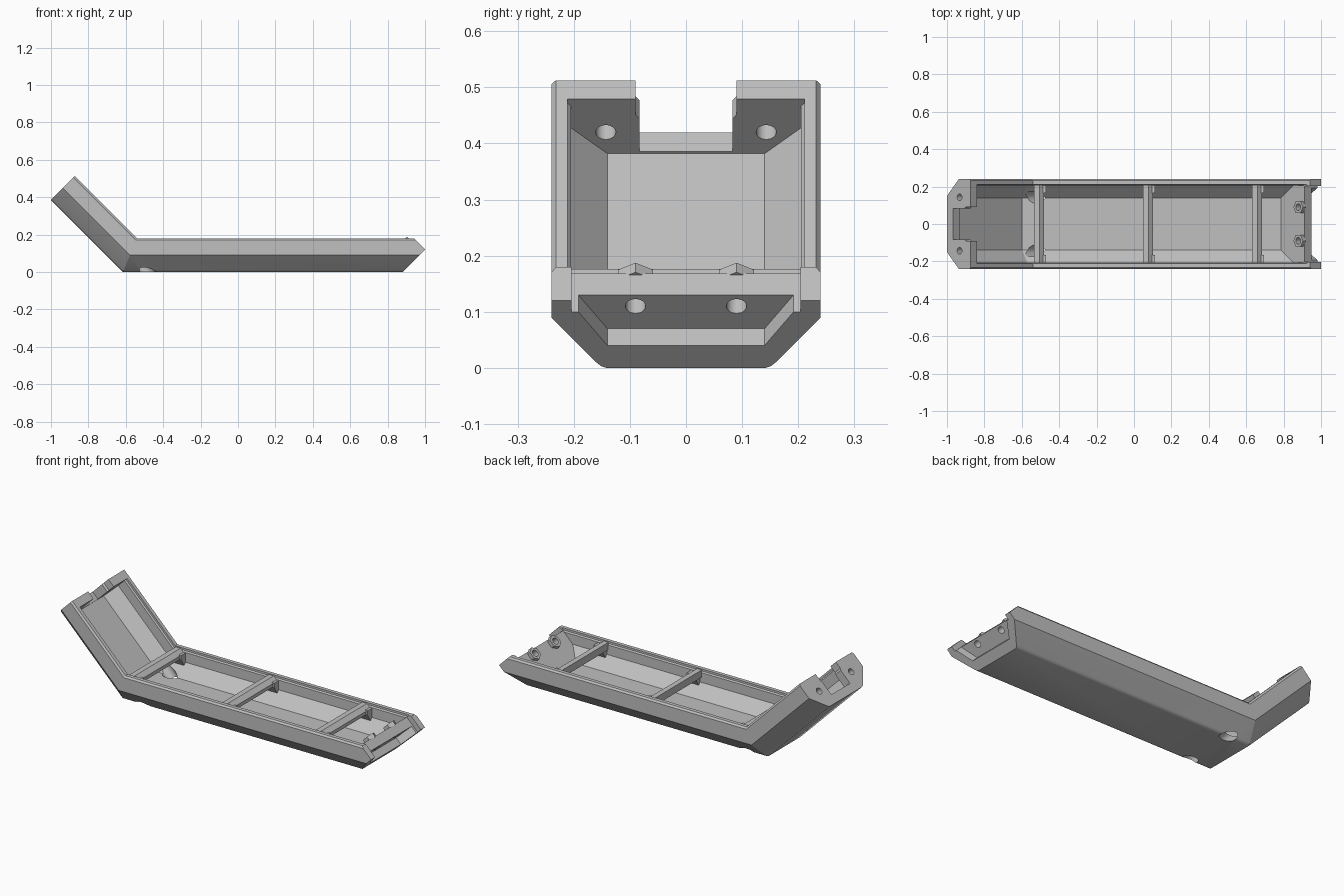
import bpy, bmesh, math
from mathutils import Vector, Matrix

if "Cube" in bpy.data.objects:
    bpy.data.objects.remove(bpy.data.objects["Cube"])

R = math.sqrt(0.5)
BEND, ARM = -0.615, 0.545          # outer bend position, length of raised arm
grey = bpy.data.materials.new("light_grey")
grey.diffuse_color = (0.53, 0.53, 0.53, 1)
grey.use_nodes = True
grey.node_tree.nodes["Principled BSDF"].inputs["Base Color"].default_value = grey.diffuse_color


def finish(name, bm):
    bmesh.ops.recalc_face_normals(bm, faces=bm.faces)
    me = bpy.data.meshes.new(name)
    bm.to_mesh(me)
    bm.free()
    me.materials.append(grey)
    ob = bpy.data.objects.new(name, me)
    bpy.context.collection.objects.link(ob)
    return ob


def loft(name, profile, stations, clip=None):
    """Closed profile of (a, b) points carried through mapping functions."""
    bm = bmesh.new()
    rings = [[bm.verts.new(f(a, b)) for a, b in profile] for f in stations]
    n = len(profile)
    for r0, r1 in zip(rings, rings[1:]):
        for i in range(n):
            j = (i + 1) % n
            bm.faces.new((r0[i], r0[j], r1[j], r1[i]))
    bm.faces.new(rings[0])
    bm.faces.new(rings[-1])
    if clip:
        bmesh.ops.recalc_face_normals(bm, faces=bm.faces)
        res = bmesh.ops.bisect_plane(bm, geom=bm.verts[:] + bm.edges[:] + bm.faces[:],
                                     plane_co=clip[0], plane_no=clip[1], clear_outer=True)
        edges = [e for e in res["geom_cut"] if isinstance(e, bmesh.types.BMEdge)]
        bmesh.ops.contextual_create(bm, geom=edges)
    return finish(name, bm)


def rod(name, p0, p1, radius, sides=32):
    p0, p1 = Vector(p0), Vector(p1)
    d = p1 - p0
    mat = Matrix.Translation((p0 + p1) / 2) @ d.to_track_quat('Z', 'Y').to_matrix().to_4x4()
    bm = bmesh.new()
    bmesh.ops.create_cone(bm, cap_ends=True, segments=sides, radius1=radius,
                          radius2=radius, depth=d.length, matrix=mat)
    return finish(name, bm)


def cut(ob, cutter):
    m = ob.modifiers.new("cut", 'BOOLEAN')
    m.operation, m.solver, m.object = 'DIFFERENCE', 'EXACT', cutter
    bpy.context.view_layer.objects.active = ob
    bpy.ops.object.modifier_apply(modifier=m.name)
    bpy.data.objects.remove(cutter, do_unlink=True)


def mirrored(half):
    return half + [(-y, h) for y, h in reversed(half)]


def arm_pt(s, y, h):               # point on the raised arm
    return (BEND + R * (h - s), y, R * (h + s))


def slope_end(x0):                 # 45 degree end of the long section
    return lambda y, h: (x0 + h, y, h)


def mitre(y, h):
    return (BEND + h * math.tan(math.pi / 8), y, h)


def arm_end(s):
    return lambda y, h: arm_pt(s, y, h)


# bent trough shell
outer = mirrored([(0.142, 0), (0.151, 0.003), (0.16, 0.01), (0.24, 0.09),
                  (0.24, 0.17), (0.232, 0.18)])
shell = loft("trough_shell", outer, [slope_end(0.88), mitre, arm_end(ARM)],
             clip=((1.0, 0, 0.12), (R, 0, R)))

# hollow inside, leaving a sloping wall at each end
inner = mirrored([(0.14, 0.042), (0.205, 0.107), (0.205, 0.162),
                  (0.211, 0.169), (0.211, 0.22)])
cut(shell, loft("hollow", inner, [slope_end(0.744), mitre, arm_end(ARM - 0.047)]))

# recess in the sloping end, and lowered top of its wall


def end_slab(k):
    return lambda y, t: (0.88 + t - k, y, t + k)


cut(shell, loft("end_recess", mirrored([(0.14, 0.04), (0.203, 0.113), (0.203, 0.3)]),
                [end_slab(-0.05), end_slab(0.03)]))
cut(shell, loft("wall_top", mirrored([(0.204, 0.1), (0.204, 0.3)]),
                [end_slab(-0.05), end_slab(0.085)]))

# notch in the raised end wall
cut(shell, loft("notch", mirrored([(0.083, 0.048), (0.083, 0.13), (0.09, 0.14), (0.09, 0.25)]),
                [arm_end(ARM - 0.07), arm_end(ARM + 0.05)]))

for sy in (-1, 1):
    y = 0.143 * sy
    # bolt hole through the raised end and the driver channel below it
    cut(shell, rod("bolt_hole", arm_pt(ARM - 0.1, y, 0.096), arm_pt(ARM + 0.05, y, 0.096), 0.018))
    cut(shell, rod("driver_channel", arm_pt(ARM - 0.048, y, 0.096), arm_pt(-0.3, y, 0.096), 0.032))

    # bolt hole through the sloping end, with a hexagonal nut inside
    y = 0.09 * sy
    p = Vector((0.892, y, 0.148))
    axis = Vector((-R, 0, R))
    cut(shell, rod("end_hole", p - axis * 0.15, p + axis * 0.05, 0.018))
    nut = rod("hex_nut", p - axis * 0.004, p + axis * 0.02, 0.036, 6)
    cut(nut, rod("nut_bore", p - axis * 0.05, p + axis * 0.05, 0.018))

# cross ribs with brackets where they meet the walls
bar = [(-0.03, 0.176), (0.0, 0.176), (0.025, 0.155), (0.025, 0.135), (-0.03, 0.135)]
bracket = [(0.208, 0.16), (0.208, 0.095), (0.19, 0.095), (0.165, 0.137), (0.165, 0.16)]
for x in (-0.505, 0.077, 0.66):
    loft("cross_rib", bar, [lambda a, b, s=s: (x + a, s * 0.208, b) for s in (-1, 1)])
    for sy in (-1, 1):
        loft("rib_bracket", bracket,
             [lambda a, b, e=e: (x + e, a * sy, b) for e in (-0.022, 0.034)])

# smooth the round holes while keeping crisp edges
for ob in bpy.context.scene.objects:
    ob.select_set(True)
bpy.context.view_layer.objects.active = shell
bpy.ops.object.shade_smooth_by_angle(angle=math.radians(25))
